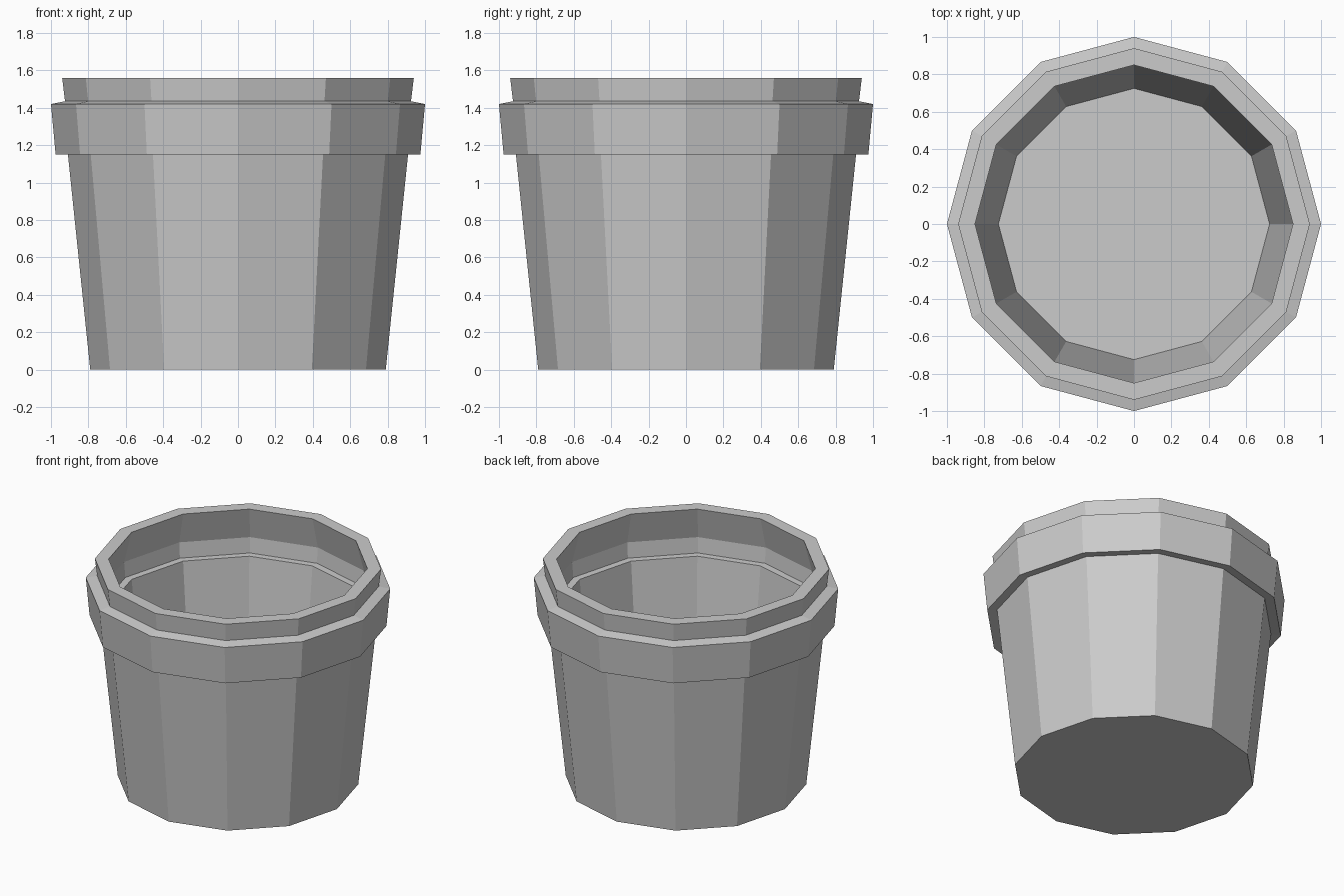
import bpy
import bmesh
from math import cos, sin, tau

SIDES = 12

old = bpy.data.objects.get("Cube")
if old:
    bpy.data.objects.remove(old, do_unlink=True)


def make_material(name, colour):
    mat = bpy.data.materials.new(name)
    mat.use_nodes = True
    mat.diffuse_color = colour
    mat.node_tree.nodes["Principled BSDF"].inputs["Base Color"].default_value = colour
    return mat


def lathe(name, profile, mat):
    """Turn a (radius, height) profile into a closed faceted solid."""
    bm = bmesh.new()
    rings = [[bm.verts.new((r * cos(tau * i / SIDES), r * sin(tau * i / SIDES), z))
              for i in range(SIDES)] for r, z in profile]
    for low, high in zip(rings, rings[1:]):
        for i in range(SIDES):
            j = (i + 1) % SIDES
            bm.faces.new((low[i], low[j], high[j], high[i]))
    # Underside and inner floor
    bm.faces.new(rings[0][::-1])
    bm.faces.new(rings[-1])
    bmesh.ops.recalc_face_normals(bm, faces=bm.faces)
    mesh = bpy.data.meshes.new(name)
    bm.to_mesh(mesh)
    bm.free()
    mesh.materials.append(mat)
    obj = bpy.data.objects.new(name, mesh)
    bpy.context.collection.objects.link(obj)
    return obj


grey = make_material("plain grey", (0.6, 0.6, 0.6, 1))

# Outside: tapered wall, overhanging collar, raised lip
outside = [(0.79, 0), (0.91, 1.157), (0.975, 1.15), (1.0, 1.42), (0.925, 1.435), (0.94, 1.56)]
# Inside: undercut lip, hollow collar with ledge, tapered wall, floor
inside = [(0.85, 1.56), (0.91, 1.33), (0.90, 1.22), (0.85, 1.22), (0.725, 0.07)]

lathe("flower_pot", outside + inside, grey)
